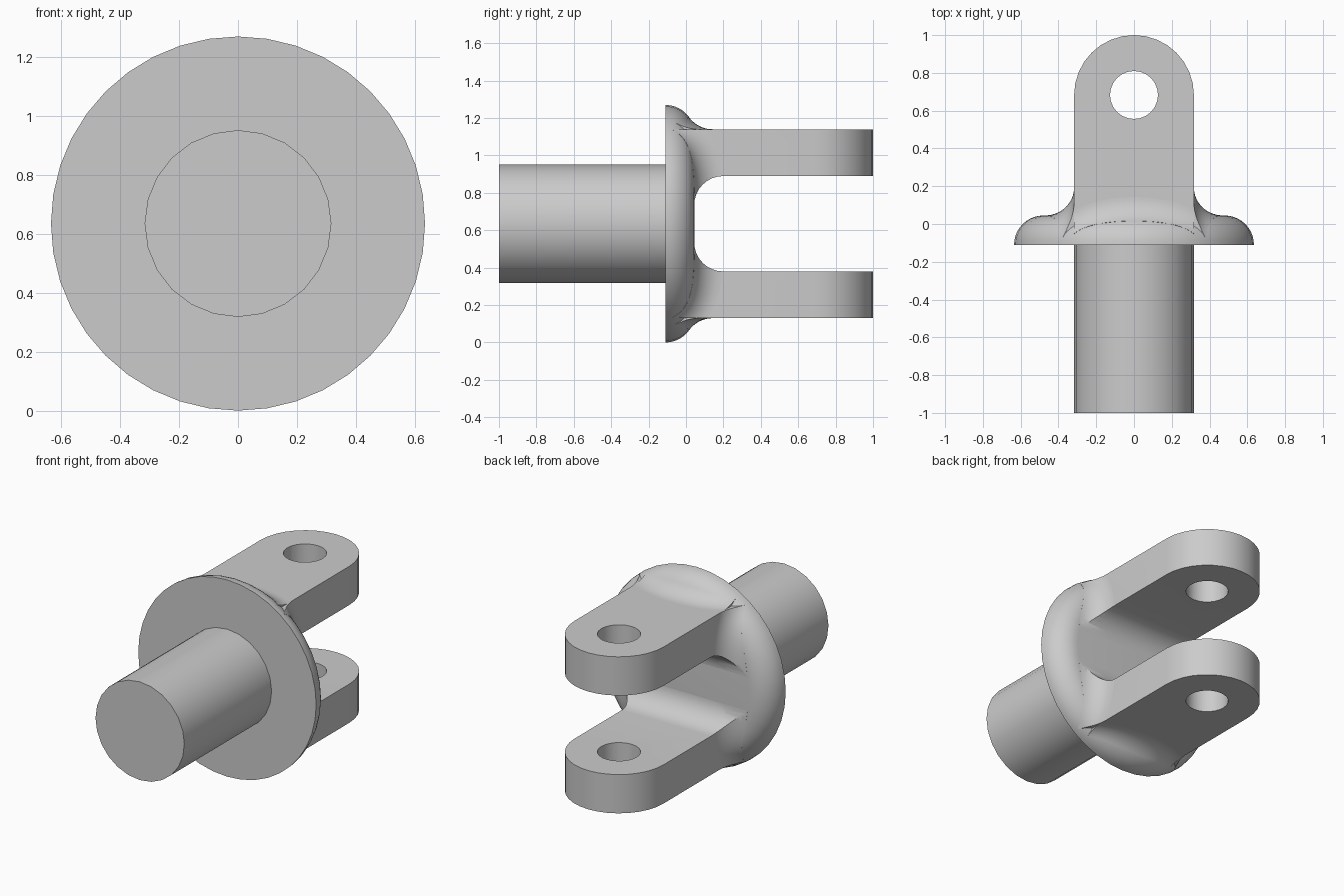
import bpy, bmesh, math
from mathutils import Vector

if "Cube" in bpy.data.objects:
    bpy.data.objects.remove(bpy.data.objects["Cube"])

AXIS_Z = 0.635       # height of the shaft axis
SHAFT_R = 0.317
RIM_R = 0.635
FLANGE_Y = -0.11     # flat front of the flange
ARM_X, ARM_Z = 0.317, 0.505   # half sizes of the fork
FILLET = 0.155
RING_R = RIM_R - FILLET       # centre circle of the rounded rim
EYE_Y = 0.683

steel = bpy.data.materials.new("grey_steel")
steel.use_nodes = True
grey = (0.6, 0.6, 0.6, 1)
steel.diffuse_color = grey
steel.node_tree.nodes["Principled BSDF"].inputs["Base Color"].default_value = grey


def make(name, bm):
    bmesh.ops.recalc_face_normals(bm, faces=bm.faces)
    mesh = bpy.data.meshes.new(name)
    bm.to_mesh(mesh)
    bm.free()
    mesh.materials.append(steel)
    ob = bpy.data.objects.new(name, mesh)
    ob.location.z = AXIS_Z
    bpy.context.collection.objects.link(ob)
    return ob


def lathe(name, profile, steps):
    """Revolve (radius, y) points about the y axis."""
    bm = bmesh.new()
    verts = [bm.verts.new((0, y, r)) for r, y in profile]
    edges = [bm.edges.new(pair) for pair in zip(verts, verts[1:])]
    bmesh.ops.spin(bm, geom=verts + edges, axis=(0, 1, 0), cent=(0, 0, 0),
                   angle=math.tau, steps=steps, use_duplicate=False)
    bmesh.ops.remove_doubles(bm, verts=bm.verts, dist=1e-5)
    return make(name, bm)


def extrude(name, points, depth):
    """Extrude a closed outline along a vector."""
    bm = bmesh.new()
    face = bm.faces.new([bm.verts.new(p) for p in points])
    out = bmesh.ops.extrude_face_region(bm, geom=[face])
    bmesh.ops.translate(bm, vec=depth,
                        verts=[v for v in out["geom"] if isinstance(v, bmesh.types.BMVert)])
    return make(name, bm)


def arc(cx, cy, r, start, end, n):
    angles = [math.radians(start + (end - start) * i / n) for i in range(n + 1)]
    return [(cx + r * math.cos(a), cy + r * math.sin(a)) for a in angles]


def fillet_wedge(name, plane, reach, limit, place):
    """Rolling-ball fillet between an arm face and the rounded flange."""
    bm = bmesh.new()
    rows, n, steps = [], 10, 32
    for i in range(steps + 1):
        s = reach * (2 * i / steps - 1)
        u = plane + FILLET
        rc = math.hypot(u, s)
        k = min(1, RING_R / rc)
        rise = math.sqrt((2 * FILLET) ** 2 - (rc - rc * k) ** 2)
        ball = Vector((u, s, FLANGE_Y + rise))
        ring = Vector((u * k, s * k, FLANGE_Y))
        to_arm = Vector((-1, 0, 0))
        to_rim = (ring - ball).normalized()
        row = [ball + to_arm.slerp(to_rim, j / n) * FILLET for j in range(n + 1)]
        row.append(row[-1].lerp(ring, 0.3))
        row.append(Vector((plane - 0.05, row[-1].y, row[-1].z)))
        row.append(Vector((plane - 0.05, s, row[0].z)))
        rows.append([bm.verts.new(place(*p)) for p in row])
    for a, b in zip(rows, rows[1:]):
        for j in range(len(a)):
            k = (j + 1) % len(a)
            bm.faces.new((a[j], a[k], b[k], b[j]))
    bm.faces.new(rows[0])
    bm.faces.new(rows[-1])
    # trim both ends flush with the neighbouring arm faces
    for sign in (-1, 1):
        normal = Vector(place(0, sign, 0))
        normal = (normal - Vector(place(0, 0, 0))).normalized()
        cut = bmesh.ops.bisect_plane(bm, geom=bm.verts[:] + bm.edges[:] + bm.faces[:],
                                     plane_co=normal * limit, plane_no=normal,
                                     clear_outer=True)
        bmesh.ops.holes_fill(bm, edges=[e for e in cut["geom_cut"]
                                        if isinstance(e, bmesh.types.BMEdge)])
    return make(name, bm)


def boolean(target, tool, operation):
    mod = target.modifiers.new("bool", "BOOLEAN")
    mod.operation, mod.solver, mod.object = operation, "EXACT", tool
    deps = bpy.context.evaluated_depsgraph_get()
    mesh = bpy.data.meshes.new_from_object(target.evaluated_get(deps))
    target.modifiers.clear()
    target.data = mesh


# Shaft and rounded flange
shaft = lathe("shaft", [(0, -1), (SHAFT_R, -1), (SHAFT_R, -0.08), (0, -0.08)], 24)
rim = arc(RING_R, FLANGE_Y, FILLET, 0, 90, 10)
flange = lathe("flange", [(0, FLANGE_Y)] + rim + [(0, FLANGE_Y + FILLET)], 40)

# Fork block with a rounded end
outline = [(-ARM_X, -0.05), (ARM_X, -0.05)] + arc(0, EYE_Y, ARM_X, 0, 180, 16)
fork = extrude("fork", [(x, y, -ARM_Z) for x, y in outline], (0, 0, 2 * ARM_Z))

# Slot and pin hole cutters
floor = FLANGE_Y + FILLET - 0.001
half = 0.255
low = arc(floor + FILLET, FILLET - half, FILLET, 270, 180, 8)
high = arc(floor + FILLET, half - FILLET, FILLET, 180, 90, 8)
slot = [(1.2, -half)] + low + high + [(1.2, half)]
slot_cutter = extrude("slot_cutter", [(-1, y, z) for y, z in slot], (2, 0, 0))
hole = arc(0, EYE_Y, 0.127, 0, 360, 24)[:-1]
hole_cutter = extrude("hole_cutter", [(x, y, -1) for x, y in hole], (0, 0, 2))
boolean(fork, slot_cutter, "DIFFERENCE")
boolean(fork, hole_cutter, "DIFFERENCE")

# Fillets where the fork meets the flange
parts = [shaft, flange, fork]
for sign, side, level in ((1, "left", "upper"), (-1, "right", "lower")):
    blend = fillet_wedge(side + "_fillet", ARM_X, 0.62, ARM_Z,
                         lambda u, s, h: (sign * u, h, s))
    boolean(blend, slot_cutter, "DIFFERENCE")
    cap = fillet_wedge(level + "_fillet", ARM_Z, 0.42, ARM_X,
                       lambda u, s, h: (s, h, sign * u))
    parts += [blend, cap]

for cutter in (slot_cutter, hole_cutter):
    bpy.data.objects.remove(cutter)

# Smooth the curved faces, keep the edges sharp
bpy.ops.object.select_all(action="DESELECT")
for ob in parts:
    ob.select_set(True)
bpy.context.view_layer.objects.active = fork
bpy.ops.object.shade_smooth_by_angle(angle=math.radians(35))
